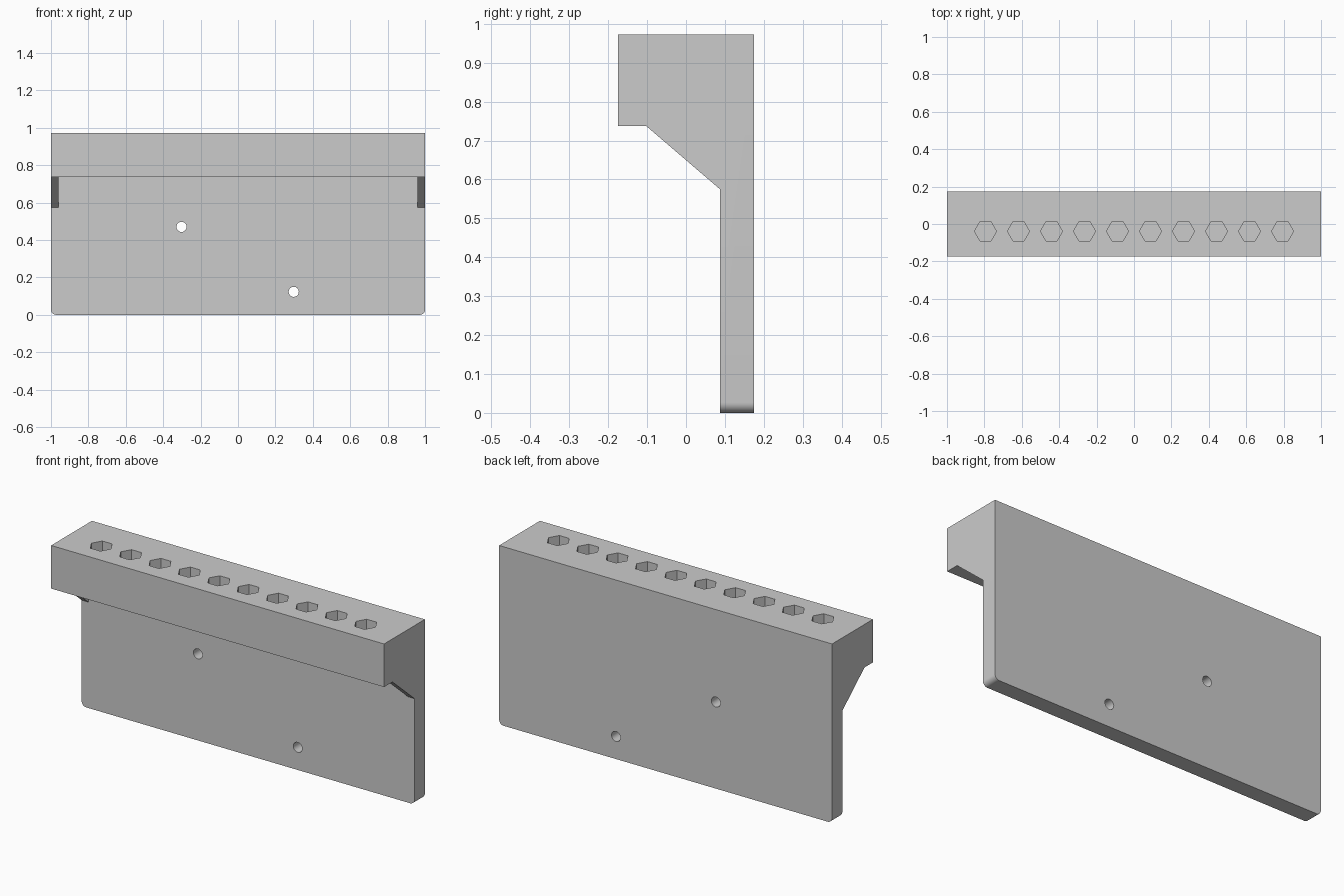
import bpy, bmesh, math
from mathutils import Matrix

if "Cube" in bpy.data.objects:
    bpy.data.objects.remove(bpy.data.objects["Cube"])

HEIGHT, BACK, FRONT = 0.972, 0.175, -0.175
PLATE_Y, RAIL_Z = 0.087, 0.738


def to_object(name, bm):
    bmesh.ops.recalc_face_normals(bm, faces=bm.faces)
    mesh = bpy.data.meshes.new(name)
    bm.to_mesh(mesh)
    bm.free()
    ob = bpy.data.objects.new(name, mesh)
    bpy.context.collection.objects.link(ob)
    return ob


def extrude_x(bm, profile, x0, x1):
    """Sweep a (y, z) profile from x0 to x1."""
    face = bm.faces.new([bm.verts.new((x0, y, z)) for y, z in profile])
    new = bmesh.ops.extrude_face_region(bm, geom=[face])["geom"]
    bmesh.ops.translate(bm, vec=(x1 - x0, 0, 0),
                        verts=[v for v in new if isinstance(v, bmesh.types.BMVert)])


def add_prism(bm, sides, radius, depth, matrix):
    bmesh.ops.create_cone(bm, cap_ends=True, segments=sides, radius1=radius,
                          radius2=radius, depth=depth, matrix=matrix)


def apply_boolean(ob, tool, operation):
    tool.hide_render = True
    mod = ob.modifiers.new(operation, "BOOLEAN")
    mod.operation, mod.solver, mod.object = operation, "EXACT", tool
    bpy.ops.object.modifier_apply(modifier=mod.name)
    bpy.data.objects.remove(tool)


# Wall plate and top rail in one L-shaped section, lower corners rounded
bm = bmesh.new()
extrude_x(bm, [(PLATE_Y, 0), (BACK, 0), (BACK, HEIGHT), (FRONT, HEIGHT),
               (FRONT, RAIL_Z), (PLATE_Y, RAIL_Z)], -1, 1)
corners = [e for e in bm.edges
           if all(v.co.z < 1e-4 for v in e.verts)
           and abs(e.verts[0].co.x - e.verts[1].co.x) < 1e-4]
bmesh.ops.bevel(bm, geom=corners, offset=0.027, segments=8, profile=0.5,
                affect="EDGES")
holder = to_object("tool_holder", bm)
bpy.context.view_layer.objects.active = holder
holder.select_set(True)

# Triangular end gussets, sunk slightly into the plate and rail
bm = bmesh.new()
for side in (-1, 1):
    extrude_x(bm, [(-0.103, RAIL_Z), (PLATE_Y, 0.575), (PLATE_Y + 0.03, 0.575),
                   (PLATE_Y + 0.03, RAIL_Z + 0.03), (-0.103, RAIL_Z + 0.03)],
              side * 0.96, side)
apply_boolean(holder, to_object("gussets", bm), "UNION")

# Ten blind hexagonal sockets in the rail and two screw holes in the plate
bm = bmesh.new()
depth = 0.19
for i in range(10):
    x = (i - 4.5) * 0.1765
    add_prism(bm, 6, 0.059, depth + 0.1,
              Matrix.Translation((x, -0.039, HEIGHT + 0.05 - depth / 2))
              @ Matrix.Rotation(math.radians(30), 4, "Z"))
# Point the hexagon corners along x
xs = [v.co.x for v in bm.verts][:12]
if max(xs) - min(xs) < 0.11:
    for i in range(10):
        ring = bm.verts[:][i * 12:(i + 1) * 12]
        bmesh.ops.rotate(bm, verts=ring, cent=((i - 4.5) * 0.1765, -0.039, 0),
                         matrix=Matrix.Rotation(math.radians(30), 3, "Z"))
for x, z in ((-0.302, 0.47), (0.298, 0.123)):
    add_prism(bm, 32, 0.027, 0.3, Matrix.Translation((x, 0.13, z))
              @ Matrix.Rotation(math.pi / 2, 4, "X"))
apply_boolean(holder, to_object("hole_cutters", bm), "DIFFERENCE")

bpy.ops.object.shade_smooth_by_angle(angle=math.radians(30))
